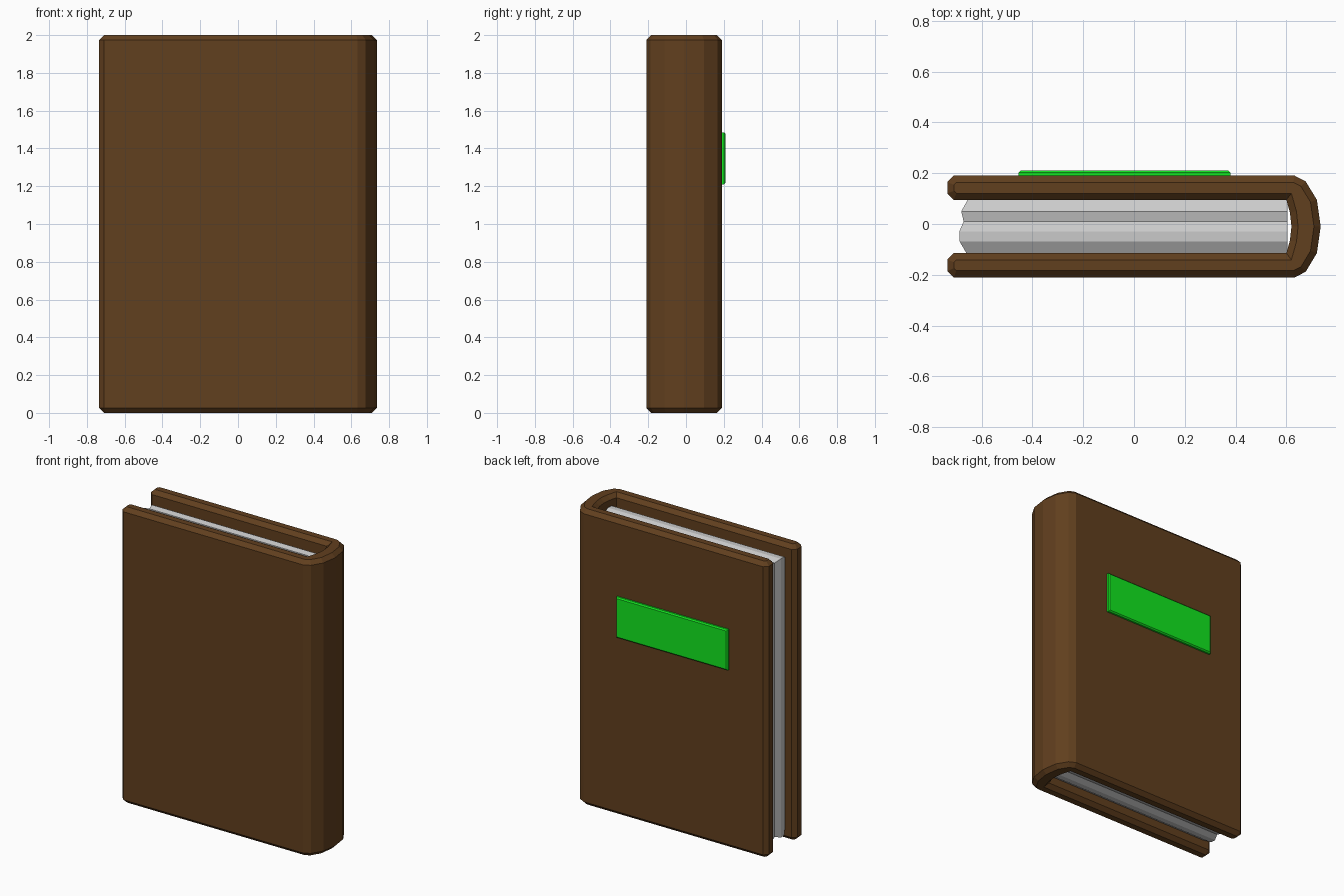
import bpy, bmesh

if "Cube" in bpy.data.objects:
    bpy.data.objects.remove(bpy.data.objects["Cube"])

CY = -0.01   # middle of the book's thickness


def material(name, rgb):
    m = bpy.data.materials.new(name)
    m.diffuse_color = (*rgb, 1)
    m.use_nodes = True
    m.node_tree.nodes["Principled BSDF"].inputs["Base Color"].default_value = m.diffuse_color
    return m


def finish(bm, name, mat=None):
    bmesh.ops.recalc_face_normals(bm, faces=bm.faces[:])
    me = bpy.data.meshes.new(name)
    bm.to_mesh(me)
    bm.free()
    ob = bpy.data.objects.new(name, me)
    bpy.context.collection.objects.link(ob)
    if mat:
        me.materials.append(mat)
    return ob


def prism(bm, profile, z0, z1):
    bottom = [bm.verts.new((x, y, z0)) for x, y in profile]
    face = bm.faces.new(bottom)
    ext = bmesh.ops.extrude_face_region(bm, geom=[face])
    for v in ext["geom"]:
        if isinstance(v, bmesh.types.BMVert):
            v.co.z = z1


# cover: C-shaped section with rounded spine, chamfered along both rims
half = [(0.62, 0), (0.614, 0.055), (0.6, 0.105), (-0.71, 0.105), (-0.735, 0.13),
        (-0.735, 0.175), (-0.71, 0.2), (0.633, 0.2), (0.676, 0.178),
        (0.72, 0.105), (0.735, 0)]
profile = half + [(x, -y) for x, y in reversed(half[1:-1])]
bm = bmesh.new()
prism(bm, [(x, y + CY) for x, y in profile], 0, 2)
rim = [e for e in bm.edges if abs(e.verts[0].co.z - e.verts[1].co.z) < 1e-5]
bmesh.ops.bevel(bm, geom=rim, offset=0.026, offset_type='OFFSET', segments=1,
                profile=0.5, affect='EDGES', clamp_overlap=False)
finish(bm, "cover", material("brown", (0.12, 0.05, 0.013)))

# pages: block with slightly uneven rows along its three open edges
rows = [(0.105, 0.03), (0.06, 0.005), (0.02, 0.014),
        (-0.02, -0.003), (-0.058, -0.002), (-0.105, 0.025)]
bm = bmesh.new()
rings = []
for y, d in rows:
    rings.append([bm.verts.new((x, y + CY, z)) for x, z in
                  ((-0.685 + d, 0.055 + d), (0.605, 0.055 + d),
                   (0.605, 1.935 - d), (-0.685 + d, 1.935 - d))])
for a, b in zip(rings, rings[1:]):
    for i in range(4):
        j = (i + 1) % 4
        bm.faces.new((a[i], a[j], b[j], b[i]))
bm.faces.new(rings[0])
bm.faces.new(rings[-1])
finish(bm, "pages")

# title plate: thin slab with chamfered outer edges
bm = bmesh.new()
x0, x1, z0, z1 = -0.455, 0.38, 1.21, 1.485
loops = []
for y, c in ((0.18, 0), (0.202, 0), (0.21, 0.008)):
    loops.append([bm.verts.new((x, y, z)) for x, z in
                  ((x0 + c, z0 + c), (x1 - c, z0 + c), (x1 - c, z1 - c), (x0 + c, z1 - c))])
for a, b in zip(loops, loops[1:]):
    for i in range(4):
        j = (i + 1) % 4
        bm.faces.new((a[i], a[j], b[j], b[i]))
bm.faces.new(loops[0])
bm.faces.new(loops[-1])
finish(bm, "title_plate", material("green", (0.006, 0.8, 0.014)))
